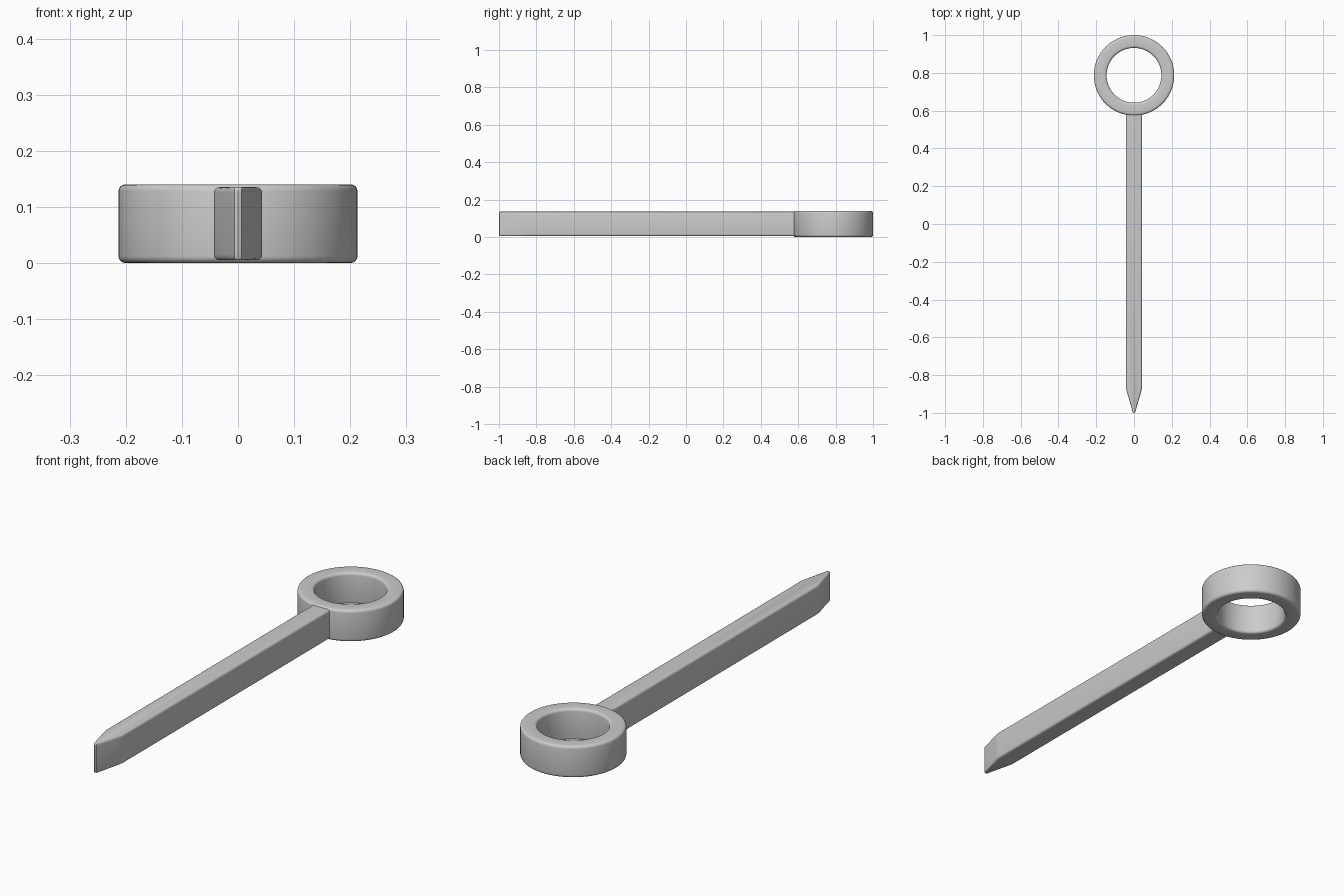
import bpy, bmesh
from math import sin, cos, pi, radians

if "Cube" in bpy.data.objects:
    bpy.data.objects.remove(bpy.data.objects["Cube"])


def skin(name, loops, close):
    """Bridge successive closed loops; either wrap round or cap the ends."""
    bm = bmesh.new()
    rows = [[bm.verts.new(p) for p in loop] for loop in loops]
    n = len(rows[0])
    pairs = list(zip(rows, rows[1:]))
    if close:
        pairs.append((rows[-1], rows[0]))
    for a, b in pairs:
        for i in range(n):
            j = (i + 1) % n
            bm.faces.new((a[i], a[j], b[j], b[i]))
    if not close:
        bm.faces.new(rows[0][::-1])
        bm.faces.new(rows[-1])
    bmesh.ops.recalc_face_normals(bm, faces=bm.faces)
    mesh = bpy.data.meshes.new(name)
    bm.to_mesh(mesh)
    bm.free()
    obj = bpy.data.objects.new(name, mesh)
    bpy.context.collection.objects.link(obj)
    bpy.ops.object.select_all(action='DESELECT')
    obj.select_set(True)
    bpy.context.view_layer.objects.active = obj
    bpy.ops.object.shade_smooth_by_angle(angle=radians(35))
    return obj


# Ring: rounded rectangular section swept round a circle
R_IN, R_OUT, HEIGHT, ROUND, CY = 0.145, 0.213, 0.14, 0.012, 0.787
STEPS = 4
section = []
corners = [(R_OUT - ROUND, HEIGHT - ROUND, 0), (R_IN + ROUND, HEIGHT - ROUND, 1),
           (R_IN + ROUND, ROUND, 2), (R_OUT - ROUND, ROUND, 3)]
for r, z, quarter in corners:
    for k in range(STEPS + 1):
        a = (quarter + k / STEPS) * pi / 2
        section.append((r + ROUND * cos(a), z + ROUND * sin(a)))
SIDES = 64
ring = [[(r * cos(t), CY + r * sin(t), z) for r, z in section]
        for t in (2 * pi * i / SIDES for i in range(SIDES))]
skin("ring", ring, True)


# Shaft: pointed outline, stacked in z with rounded top and bottom edges
def outline(z, inset):
    w = 0.043 - inset
    half = [(0.006, -0.998 + inset * 0.5), (w - 0.003, -0.88), (w, -0.862), (w, 0.615)]
    pts = [(0, -1 + inset * 0.5)] + half + [(-x, y) for x, y in reversed(half)]
    return [(x, y, z) for x, y in pts]


Z0, Z1, R = 0.005, 0.135, 0.010
angles = [k / STEPS * pi / 2 for k in range(STEPS + 1)]
lower = [outline(Z0 + R * (1 - sin(a)), R * (1 - cos(a))) for a in reversed(angles)]
upper = [outline(Z1 - R * (1 - sin(a)), R * (1 - cos(a))) for a in angles]
skin("shaft", lower + upper, False)
